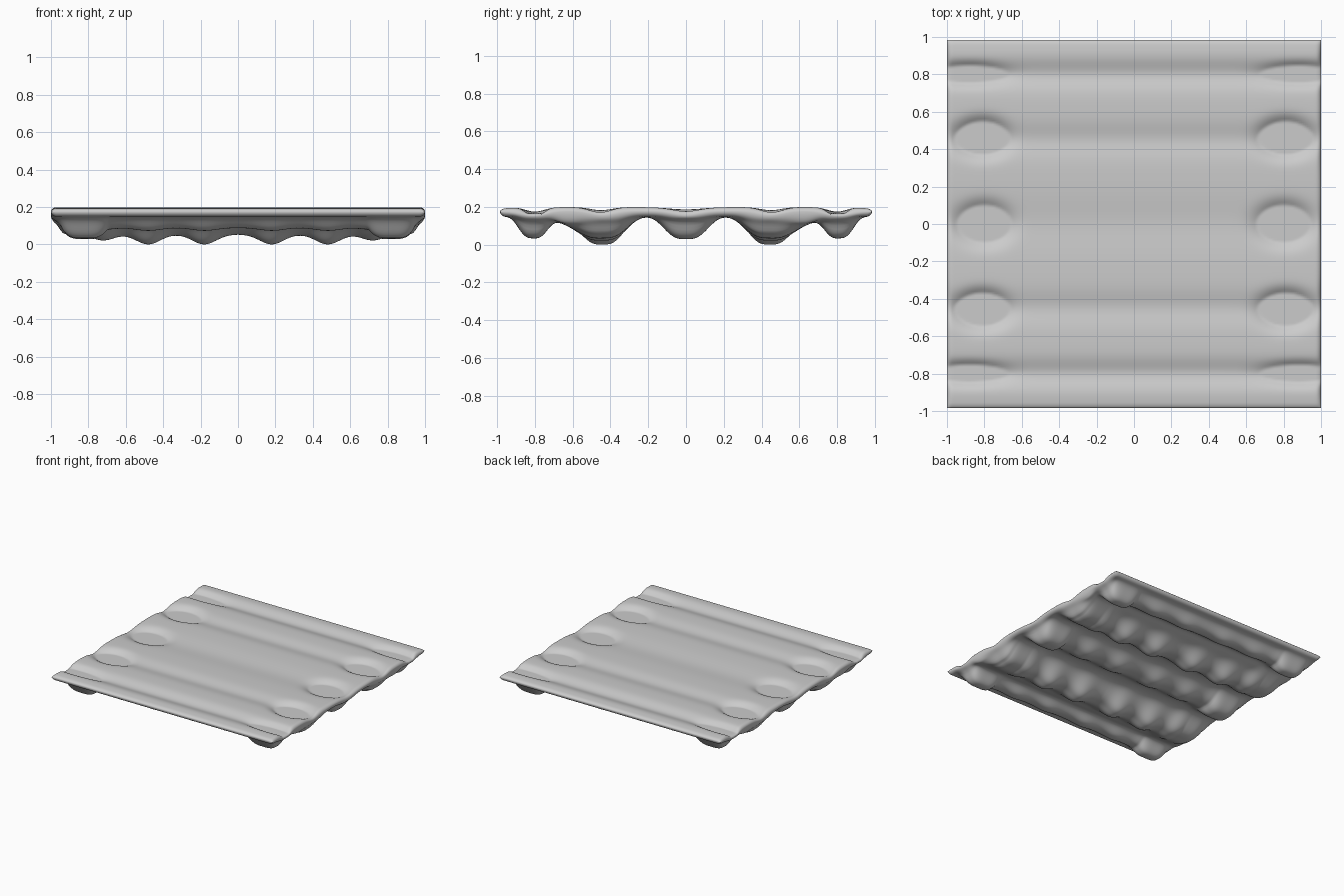
import bpy, bmesh, math

cube = bpy.data.objects.get("Cube")
if cube:
    bpy.data.objects.remove(cube)

HALF_X, HALF_Y, ROUND = 1.0, 0.985, 0.03
ROWS = [0, 0.44, 0.81]
EDGE_Z, PAD_Z = 0.178, 0.18


def bell(d, width, power=2):
    return math.exp(-abs(d / width) ** power)


def top_height(x, y):
    # Shallow grooves across the upper side, with flat sunken pads at the ends
    ax, ay = abs(x), abs(y)
    z = 0.213 - 0.012 * bell(ay, 0.13) - 0.016 * bell(ay - 0.45, 0.08)
    z -= 0.024 * bell(ay - 0.80, 0.07) + 0.008 * bell(ay - HALF_Y, 0.06)
    for cx, cy, rx, ry, depth in [(0.80, 0, 0.145, 0.11, 0.058),
                                  (0.81, 0.46, 0.14, 0.10, 0.060),
                                  (0.88, 0.80, 0.20, 0.06, 0.030)]:
        q = ((ax - cx) / rx) ** 2 + ((ay - cy) / ry) ** 2
        z -= depth * math.exp(-q ** 1.5)
    return max(z, PAD_Z)


def bottom_height(x, y):
    # Lumpy ribs below, each ending in a rounded cup
    ax, ay = abs(x), abs(y)
    lumps = bell(ax - 0.18, 0.09) + bell(ax - 0.48, 0.09) + 0.6 * bell(ax - 0.72, 0.08)
    cup = bell(ax - 0.82, 0.145, 4)
    middle = 1 - cup
    base = 0.163 - 0.035 * bell(ay - 0.63, 0.09)
    depths = [max(0.055 + 0.03 * lumps, 0.12 * cup),
              max(0.095 + 0.053 * lumps, 0.115 * cup),
              max(0.06 + 0.015 * lumps, 0.115 * cup)]
    widths = [0.135, 0.15, 0.09]
    drop = 0
    for row, depth, width in zip(ROWS, depths, widths):
        w = width * (1 - 0.12 * middle)
        drop += depth * bell(ay - row, w, 3)
    end = 1 - bell(1 - ax, 0.05, 3) * 0.7
    return max(base - drop * end, 0)


def samples(half, count):
    # Even spacing inside, finer spacing around the rounded rim
    core = half - ROUND
    inner = [-core + 2 * core * i / count for i in range(count + 1)]
    rim = [core + ROUND * math.sin(math.pi / 2 * k / 6) for k in range(1, 7)]
    return [-v for v in reversed(rim)] + inner + rim


def rim_factor(v, half):
    t = max(0, (abs(v) - half + ROUND) / ROUND)
    return math.sqrt(max(0, 1 - t * t))


def make_sheet():
    xs, ys = samples(HALF_X, 180), samples(HALF_Y, 180)
    bm = bmesh.new()
    for height, upper in ((top_height, True), (bottom_height, False)):
        grid = []
        for y in ys:
            row = []
            for x in xs:
                r = rim_factor(x, HALF_X) * rim_factor(y, HALF_Y)
                rows = sum(bell(abs(y) - c, 0.1) for c in ROWS)
                mid = EDGE_Z + 0.012 - 0.022 * rows
                row.append(bm.verts.new((x, y, mid + (height(x, y) - mid) * r)))
            grid.append(row)
        for a, b in zip(grid, grid[1:]):
            for i in range(len(xs) - 1):
                quad = [a[i], a[i + 1], b[i + 1], b[i]]
                bm.faces.new(quad if upper else quad[::-1])
    bmesh.ops.remove_doubles(bm, verts=bm.verts, dist=0.00005)
    low = min(v.co.z for v in bm.verts)
    for v in bm.verts:
        v.co.z -= low
    mesh = bpy.data.meshes.new("ribbed_panel")
    bm.to_mesh(mesh)
    bm.free()
    obj = bpy.data.objects.new("ribbed_panel", mesh)
    bpy.context.collection.objects.link(obj)
    return obj


panel = make_sheet()

# Plain light grey
grey = bpy.data.materials.new("light_grey")
grey.use_nodes = True
color = (0.6, 0.6, 0.6, 1)
grey.diffuse_color = color
grey.node_tree.nodes["Principled BSDF"].inputs["Base Color"].default_value = color
panel.data.materials.append(grey)

bpy.context.view_layer.objects.active = panel
panel.select_set(True)
bpy.ops.object.shade_smooth_by_angle(angle=math.radians(50))
